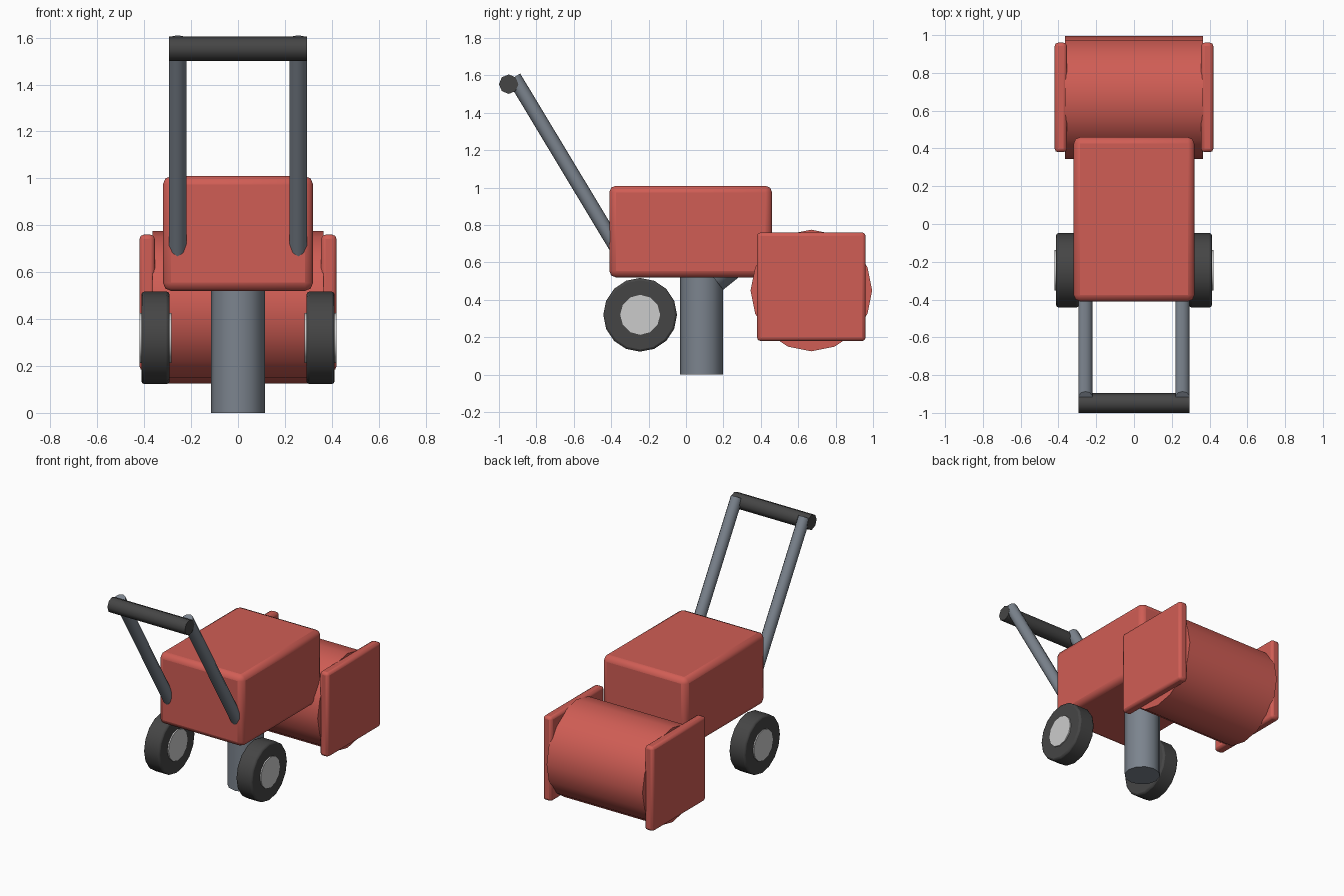
import bpy, math
from mathutils import Vector

if "Cube" in bpy.data.objects:
    bpy.data.objects.remove(bpy.data.objects["Cube"])


def colour(name, rgb):
    m = bpy.data.materials.new(name)
    m.diffuse_color = (*rgb, 1)
    m.use_nodes = True
    m.node_tree.nodes["Principled BSDF"].inputs["Base Color"].default_value = m.diffuse_color
    return m


RED = colour("red_paint", (0.63, 0.11, 0.09))
DARK = colour("dark_rubber", (0.06, 0.06, 0.06))
STEEL = colour("steel", (0.20, 0.23, 0.27))
SILVER = colour("silver", (0.55, 0.55, 0.55))


def finish(name, mat, bevel, segments=2, angle=40):
    o = bpy.context.object
    o.name = name
    o.data.materials.append(mat)
    if bevel:
        b = o.modifiers.new("bevel", 'BEVEL')
        b.width, b.segments = bevel, segments
        b.limit_method, b.angle_limit = 'ANGLE', math.radians(50)
    bpy.ops.object.shade_smooth_by_angle(angle=math.radians(angle))
    return o


def box(name, lo, hi, mat, bevel):
    lo, hi = Vector(lo), Vector(hi)
    bpy.ops.mesh.primitive_cube_add(size=1, location=(lo + hi) / 2)
    bpy.context.object.scale = hi - lo
    bpy.ops.object.transform_apply(location=False, rotation=False, scale=True)
    return finish(name, mat, bevel, angle=25)


def rod(name, a, b, r, sides, mat, bevel=0):
    a, b = Vector(a), Vector(b)
    d = b - a
    bpy.ops.mesh.primitive_cylinder_add(vertices=sides, radius=r, depth=d.length,
                                        location=(a + b) / 2,
                                        rotation=d.to_track_quat('Z', 'Y').to_euler())
    return finish(name, mat, bevel, angle=50)


# Engine body
box("engine_body", (-0.32, -0.41, 0.52), (0.32, 0.46, 1.01), RED, 0.035)

# Auger drum housing
rod("auger_housing", (-0.365, 0.67, 0.45), (0.365, 0.67, 0.45), 0.325, 16, RED)

# Discharge chute: upright pipe and tilted elbow running into the body
rod("chute_pipe", (0, 0.083, 0), (0, 0.083, 0.6), 0.115, 12, STEEL)
rod("chute_elbow", (0, 0.13, 0.54), (0, 0.33, 0.70), 0.11, 12, STEEL)

for side, s in (("left", -1), ("right", 1)):
    # Housing side plate
    x0, x1 = sorted((s * 0.355, s * 0.42))
    box(side + "_side_plate", (x0, 0.38, 0.18), (x1, 0.96, 0.76), RED, 0.018)
    # Wheel and hub
    rod(side + "_tyre", (s * 0.292, -0.245, 0.32), (s * 0.412, -0.245, 0.32),
        0.197, 16, DARK, 0.012)
    rod(side + "_hub", (s * 0.283, -0.245, 0.32), (s * 0.42, -0.245, 0.32),
        0.107, 12, SILVER)
    # Handle arm
    rod(side + "_handle_arm", (s * 0.257, -0.36, 0.66), (s * 0.257, -0.92, 1.59),
        0.039, 10, STEEL)

# Hand grip
rod("hand_grip", (-0.295, -0.948, 1.553), (0.295, -0.948, 1.553), 0.052, 8, DARK)
